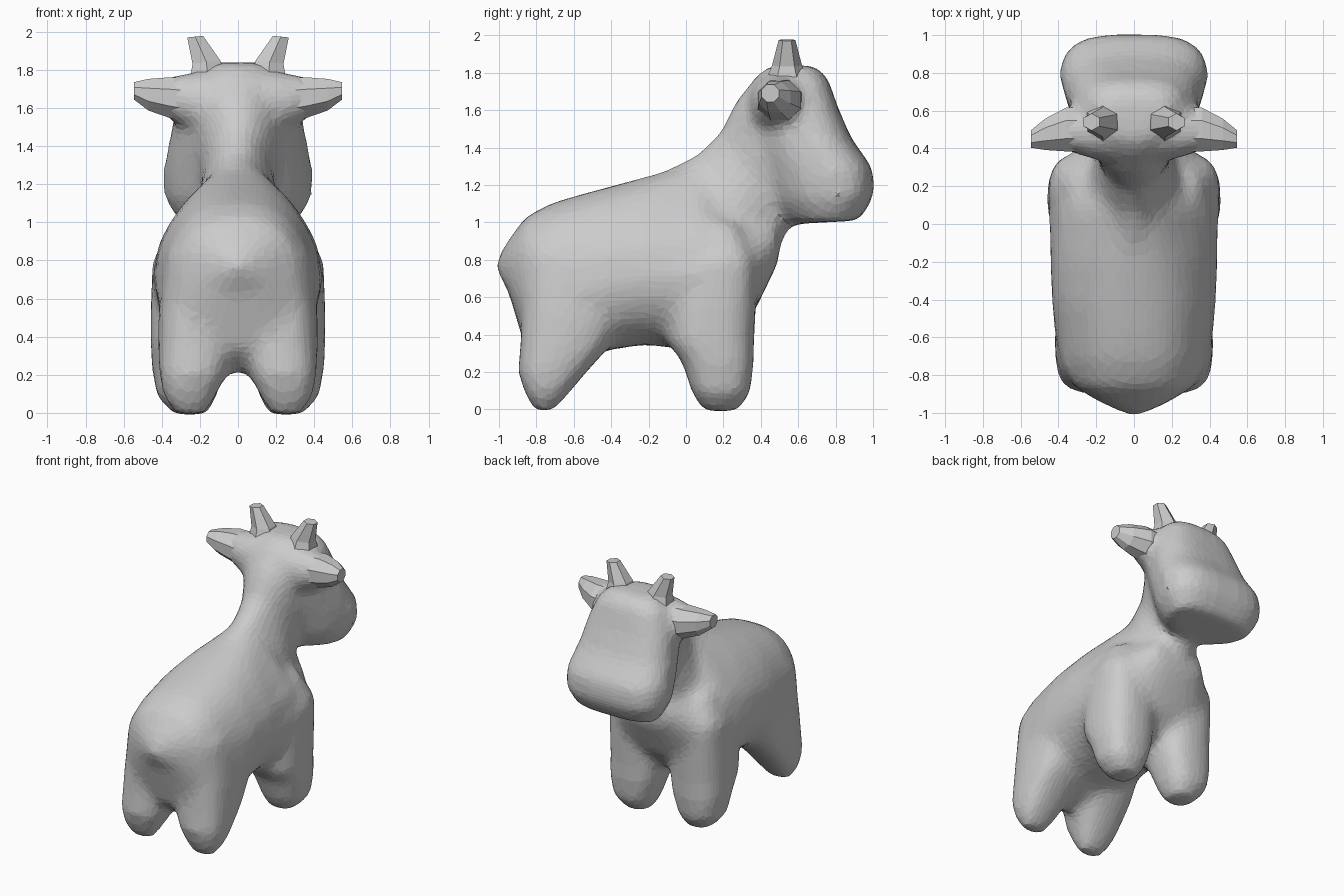
import bpy, bmesh, math
from mathutils import Vector

if "Cube" in bpy.data.objects:
    bpy.data.objects.remove(bpy.data.objects["Cube"])


def ring(c, u, v, n=24, e=2.4, taper=0.0):
    """Superellipse ring: u = half-width axis, v = long axis, taper narrows the +v end (negative: -v end)."""
    pts = []
    for i in range(n):
        a = 2 * math.pi * (i + 0.5) / n
        ca, sa = math.cos(a), math.sin(a)
        p = math.copysign(abs(ca) ** (2 / e), ca)
        q = math.copysign(abs(sa) ** (2 / e), sa)
        k = 1 - taper * max(0, q) if taper >= 0 else 1 + taper * max(0, -q)
        pts.append(Vector(c) + Vector(u) * p * k + Vector(v) * q)
    return pts


def loft(name, rings):
    bm = bmesh.new()
    loops = [[bm.verts.new(p) for p in r] for r in rings]
    n = len(loops[0])
    for a, b in zip(loops, loops[1:]):
        for i in range(n):
            j = (i + 1) % n
            bm.faces.new((a[i], a[j], b[j], b[i]))
    bm.faces.new(loops[0])
    bm.faces.new(loops[-1])
    bmesh.ops.recalc_face_normals(bm, faces=bm.faces)
    me = bpy.data.meshes.new(name)
    bm.to_mesh(me)
    bm.free()
    ob = bpy.data.objects.new(name, me)
    bpy.context.collection.objects.link(ob)
    return ob


def side_ring(a, b, w, x=0, **kw):
    """Ring spanning two side-view points a, b (y, z) with half-width w."""
    a, b = Vector((x, *a)), Vector((x, *b))
    return ring((a + b) / 2, (w, 0, 0), (b - a) / 2, **kw)


parts = []

# Barrel: bottom point, top point, half-width, top taper
barrel = [((-1.02, .75), (-1.0, .83), .04, 0), ((-.95, .63), (-.94, .92), .18, 0),
          ((-.86, .33), (-.86, 1.03), .32, 0), ((-.7, .2), (-.72, 1.105), .4, .1),
          ((-.55, .26), (-.57, 1.15), .425, .18), ((-.42, .315), (-.42, 1.19), .44, .22),
          ((-.22, .345), (-.2, 1.25), .45, .35),
          ((.08, .31), (.08, 1.33), .455, .62), ((.25, .38), (.22, 1.2), .435, .62),
          ((.37, .53), (.35, 1.1), .35, .5), ((.5, .8), (.48, 1.05), .19, .3)]
parts.append(loft("body", [side_ring(a, b, w, e=2.5, taper=t) for a, b, w, t in barrel]))

# Neck
neck = [((.3, .6), (-.15, 1.26), .3, .5), ((.49, .83), (.05, 1.36), .225, .35), ((.54, .95), (.18, 1.48), .185, .1),
        ((.62, 1.1), (.26, 1.64), .22, 0), ((.7, 1.3), (.37, 1.78), .23, 0)]
parts.append(loft("neck", [side_ring(a, b, w, e=2.2, taper=t) for a, b, w, t in neck]))

# Head, crown to muzzle: back point, front point, half-width
head = [((.44, 1.84), (.69, 1.84), .18), ((.35, 1.75), (.76, 1.77), .27), ((.31, 1.6), (.815, 1.61), .335),
        ((.33, 1.42), (.885, 1.45), .365), ((.4, 1.25), (1.0, 1.29), .4),
        ((.45, 1.11), (1.01, 1.15), .395), ((.55, .99), (.93, 1.01), .32)]
parts.append(loft("head", [side_ring(a, b, w, e=3.2, taper=-.45) for a, b, w in head]))

# Legs: height, back y, front y, inner x, outer x
front_leg = [(-.01, .09, .28, .16, .34), (.09, .03, .345, .11, .43), (.25, -.02, .365, .06, .455),
             (.36, -.1, .365, .04, .46), (.55, -.1, .375, .04, .46), (.8, 0, .38, .06, .45), (1.0, .08, .28, .1, .34)]
back_leg = [(-.01, -.81, -.71, .17, .33), (.08, -.86, -.63, .12, .39), (.2, -.9, -.53, .06, .415),
            (.32, -.89, -.42, .03, .42), (.5, -.88, -.32, .03, .42), (.85, -.86, -.4, .03, .38)]
for s in (-1, 1):
    for name, prof in (("front_leg", front_leg), ("back_leg", back_leg)):
        parts.append(loft(name, [side_ring((y0, z), (y1, z), (x1 - x0) / 2, x=s * (x0 + x1) / 2, e=2.6)
                                 for z, y0, y1, x0, x1 in prof]))
    # Ear roots flaring out of the back of the head
    root = [(.05, .5, 1.6, .19, .22), (.22, .49, 1.63, .15, .165), (.4, .495, 1.66, .1, .1)]
    parts.append(loft("ear_root", [ring((s * x, y, z), (0, d, 0), (0, 0, h), n=16, e=2) for x, y, z, d, h in root]))

# Blend everything into one skin
bpy.ops.object.select_all(action='DESELECT')
for p in parts:
    p.select_set(True)
body = parts[0]
bpy.context.view_layer.objects.active = body
bpy.ops.object.join()
m = body.modifiers.new("fuse", 'REMESH')
m.mode, m.voxel_size = 'VOXEL', 0.028
m = body.modifiers.new("soften", 'SMOOTH')
m.factor, m.iterations = 0.5, 20
m = body.modifiers.new("facet", 'DECIMATE')
m.ratio = 0.25
for m in list(body.modifiers):
    bpy.ops.object.modifier_apply(modifier=m.name)
for f in body.data.polygons:
    f.use_smooth = False

for s in (-1, 1):
    # Ears: x, y, z, half-depth, half-height
    ear = [(.24, .5, 1.64, .13, .13), (.36, .5, 1.655, .125, .115),
           (.47, .475, 1.67, .09, .09), (.545, .45, 1.69, .05, .05)]
    loft("ear", [ring((s * x, y, z), (0, d, 0), (0, 0, h), n=8, e=2) for x, y, z, d, h in ear])
    # Horns: x, z, half-width, half-depth
    horn = [(.16, 1.74, .11, .12), (.165, 1.84, .085, .08), (.225, 1.975, .048, .045)]
    loft("horn", [ring((s * x, .54, z), (w, 0, s * w * -.1), (0, d, 0), n=6, e=2) for x, z, w, d in horn])
